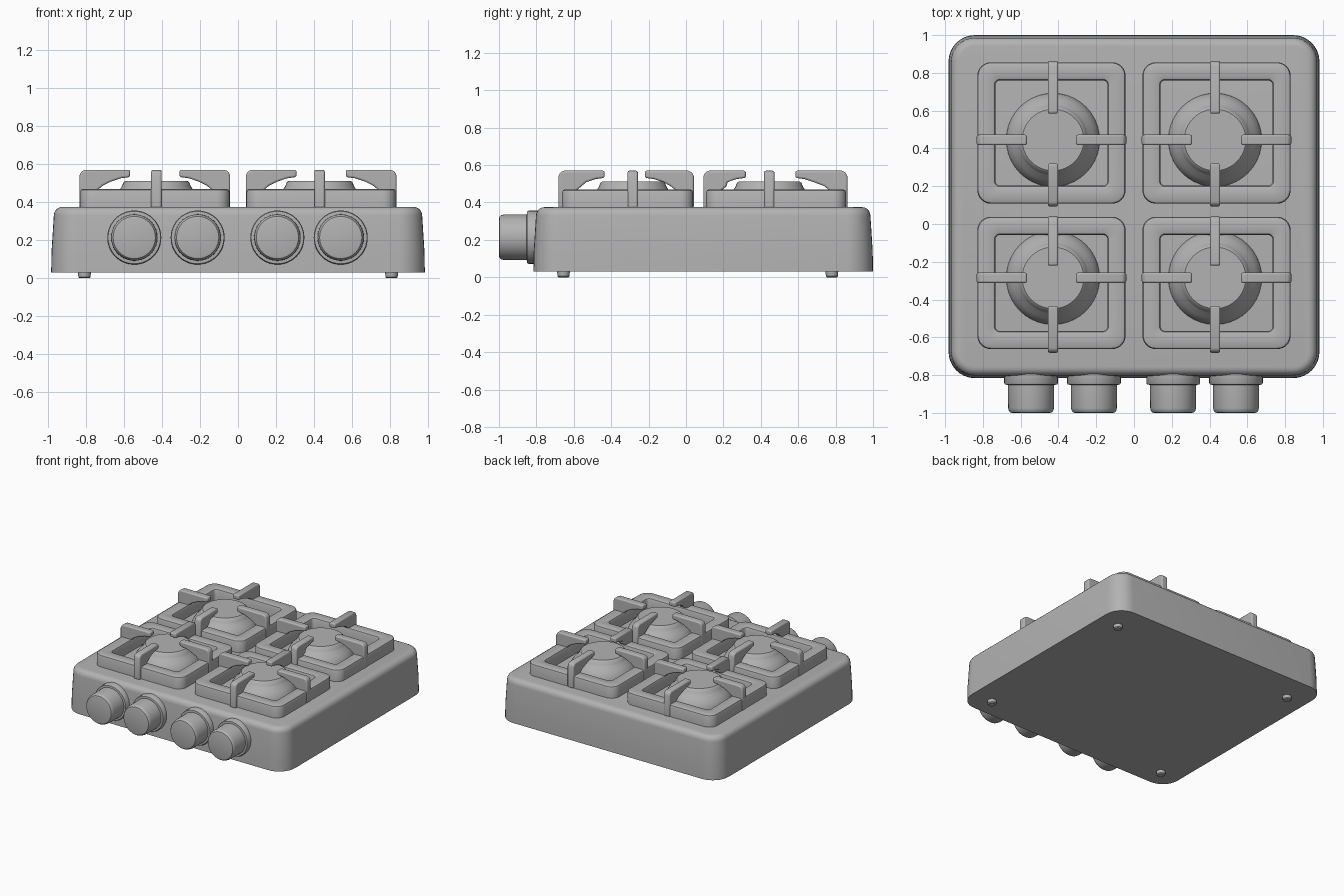
import bpy
import bmesh
from math import cos, sin, pi, radians
from mathutils import Matrix, Vector

default = bpy.data.objects.get("Cube")
if default:
    bpy.data.objects.remove(default, do_unlink=True)

grey = bpy.data.materials.new("plain grey")
grey.use_nodes = True
GREY = (0.45, 0.45, 0.45, 1)
grey.diffuse_color = GREY
grey.node_tree.nodes["Principled BSDF"].inputs["Base Color"].default_value = GREY


def finish(name, bm, bevel=0.0):
    """Turn a bmesh into a smooth shaded object."""
    bmesh.ops.recalc_face_normals(bm, faces=bm.faces[:])
    mesh = bpy.data.meshes.new(name)
    bm.to_mesh(mesh)
    bm.free()
    mesh.materials.append(grey)
    obj = bpy.data.objects.new(name, mesh)
    bpy.context.collection.objects.link(obj)
    if bevel:
        mod = obj.modifiers.new("rounded edges", "BEVEL")
        mod.width = bevel
        mod.segments = 3
        mod.limit_method = "ANGLE"
        mod.angle_limit = radians(40)
    bpy.ops.object.select_all(action="DESELECT")
    obj.select_set(True)
    bpy.context.view_layer.objects.active = obj
    bpy.ops.object.shade_smooth_by_angle(angle=radians(35))
    return obj


def rounded_rect(cx, cy, hx, hy, r, z, steps=8):
    points = []
    for i, (sx, sy) in enumerate(((1, 1), (-1, 1), (-1, -1), (1, -1))):
        for k in range(steps + 1):
            a = (i + k / steps) * pi / 2
            points.append((cx + sx * (hx - r) + r * cos(a),
                           cy + sy * (hy - r) + r * sin(a), z))
    return points


def circle(r, z, count=40):
    return [(r * cos(2 * pi * k / count), r * sin(2 * pi * k / count), z)
            for k in range(count)]


def loft(name, rings, hollow=False, place=None):
    """Skin rings of points; cap the ends, or join last to first if hollow."""
    bm = bmesh.new()
    loops = [[bm.verts.new(p) for p in ring] for ring in rings]
    pairs = list(zip(loops, loops[1:]))
    if hollow:
        pairs.append((loops[-1], loops[0]))
    else:
        bm.faces.new(loops[0])
        bm.faces.new(loops[-1])
    n = len(loops[0])
    for a, b in pairs:
        for k in range(n):
            m = (k + 1) % n
            bm.faces.new((a[k], a[m], b[m], b[k]))
    if place:
        bm.transform(place)
    return finish(name, bm)


def turned(name, profile, place):
    return loft(name, [circle(r, z) for r, z in profile], place=place)


# Stove body: slightly tapered box with a rounded top edge
steps = [(0.03, 0.0), (0.14, 0.002), (0.33, 0.014)]
steps += [(0.33 + 0.045 * sin(a), 0.059 - 0.045 * cos(a))
          for a in (pi / 10 * k for k in range(1, 6))]
loft("stove_body", [rounded_rect(0, 0.092, 0.982 - i, 0.908 - i, 0.14 - i, z)
                    for z, i in steps])


def grate_frame(name, cx, cy, hx, hy):
    edge = [(0, 0.36), (0, 0.455), (0.004, 0.465), (0.014, 0.47),
            (0.082, 0.47), (0.09, 0.466), (0.095, 0.455), (0.095, 0.36)]
    loft(name, [rounded_rect(cx, cy, hx - i, hy - i, 0.07 - 0.45 * i, z)
                for i, z in edge], hollow=True)


def grate_arm(name, outer, tip):
    """Hooked pot support running from the frame's edge to its inner tip."""
    outer, tip = Vector(outer), Vector(tip)
    along = tip - outer
    length = along.length
    along.normalize()
    side = Vector((-along.y, along.x)) * 0.0275
    profile = [(0, 0.37), (0, 0.54), (0.009, 0.561), (0.03, 0.57),
               (length, 0.57), (length, 0.532), (length - 0.05, 0.525),
               (length - 0.1, 0.508), (0.125, 0.488), (0.09, 0.46), (0.09, 0.37)]
    bm = bmesh.new()
    verts = []
    for u, z in profile:
        p = outer + along * u - side
        verts.append(bm.verts.new((p.x, p.y, z)))
    face = bm.faces.new(verts)
    made = bmesh.ops.extrude_face_region(bm, geom=[face])["geom"]
    bmesh.ops.translate(bm, vec=(side * 2).to_3d(),
                        verts=[g for g in made if isinstance(g, bmesh.types.BMVert)])
    finish(name, bm, bevel=0.01)


# Four burners, each with a square frame and four arms
burner_profile = [(0.25, 0.36), (0.245, 0.39), (0.235, 0.415), (0.215, 0.445),
                  (0.19, 0.47), (0.182, 0.482), (0.172, 0.505), (0.163, 0.512)]
# row: frame centre, frame half depth, burner y, arm ends and tips
rows = {"rear": (0.482, 0.374, 0.445, (0.863, 0.585), (0.093, 0.32)),
        "front": (-0.312, 0.35, -0.285, (0.042, -0.22), (-0.682, -0.435))}
for row, (cy, hy, by, far, near) in rows.items():
    for side, cx in (("right", -0.437), ("left", 0.437)):
        tag = f"{row}_{side}"
        bx = cx + 0.008 * (1 if cx < 0 else -1)
        grate_frame(f"grate_frame_{tag}", cx, cy, 0.392, hy)
        turned(f"burner_{tag}", burner_profile, Matrix.Translation((bx, by, 0)))
        for label, (end, tip) in (("back", far), ("front", near)):
            grate_arm(f"grate_arm_{label}_{tag}", (bx, end), (bx, tip))
        for label, s in (("right", -1), ("left", 1)):
            grate_arm(f"grate_arm_{label}_{tag}",
                      (cx + s * 0.396, by), (cx + s * 0.13, by))

# Control knobs with collars, pointing forwards
knob_profile = [(0.123, 0.82), (0.121, 0.975), (0.118, 0.988),
                (0.111, 0.997), (0.1, 1.0)]
collar_profile = [(0.142, 0.79), (0.142, 0.842), (0.138, 0.85), (0.12, 0.852)]
for i, x in enumerate((-0.545, -0.212, 0.207, 0.54), 1):
    place = Matrix.Translation((x, 0, 0.214)) @ Matrix.Rotation(pi / 2, 4, "X")
    turned(f"knob_{i}", knob_profile, place)
    turned(f"knob_collar_{i}", collar_profile, place)

# Small feet under the corners
for depth, y in (("front", -0.655), ("rear", 0.78)):
    for side, x in (("right", -0.807), ("left", 0.807)):
        turned(f"foot_{depth}_{side}",
               [(0.026, 0.0), (0.032, 0.006), (0.035, 0.04)],
               Matrix.Translation((x, y, 0)))
